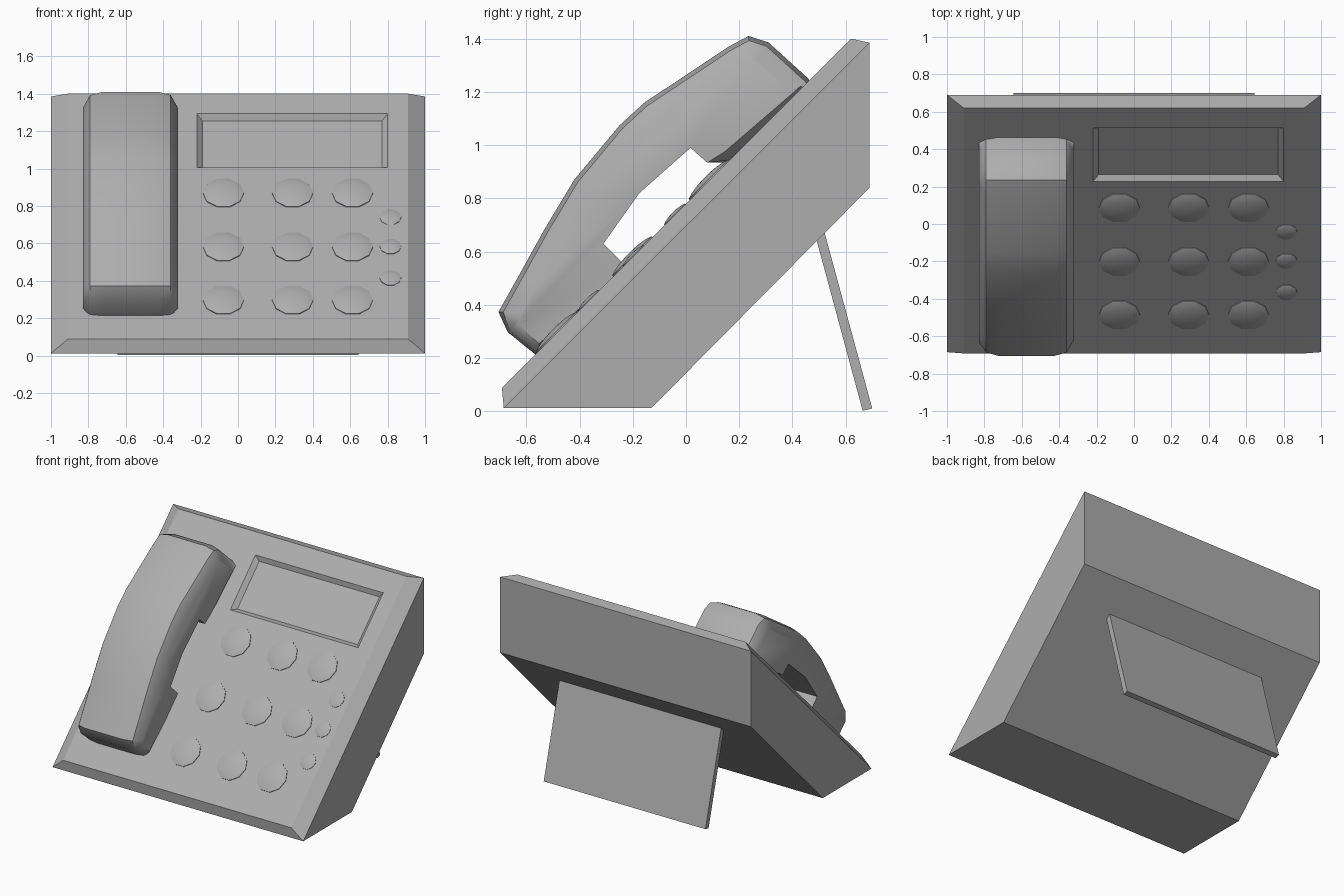
import bpy
import bmesh
from math import sin, cos, pi, radians
from mathutils import Vector

cube = bpy.data.objects.get("Cube")
if cube:
    bpy.data.objects.remove(cube)

grey = bpy.data.materials.new("mid grey plastic")
grey.use_nodes = True
colour = (0.42, 0.42, 0.42, 1)
grey.diffuse_color = colour
grey.node_tree.nodes["Principled BSDF"].inputs["Base Color"].default_value = colour


def loft(name, rings, smooth=None):
    """Bridge equal-length closed rings and cap both ends."""
    bm = bmesh.new()
    loops = [[bm.verts.new(p) for p in ring] for ring in rings]
    n = len(loops[0])
    for a, b in zip(loops, loops[1:]):
        for i in range(n):
            j = (i + 1) % n
            bm.faces.new((a[i], a[j], b[j], b[i]))
    bm.faces.new(loops[0])
    bm.faces.new(loops[-1])
    bmesh.ops.recalc_face_normals(bm, faces=bm.faces)
    mesh = bpy.data.meshes.new(name)
    bm.to_mesh(mesh)
    bm.free()
    mesh.materials.append(grey)
    if smooth:
        mesh.shade_smooth()
        mesh.set_sharp_from_angle(angle=radians(smooth))
    obj = bpy.data.objects.new(name, mesh)
    bpy.context.collection.objects.link(obj)
    return obj


def rect(x0, x1, low, high):
    """Rectangle across x between a low and a high (y, z) edge."""
    return [(x0, *low), (x1, *low), (x1, *high), (x0, *high)]


# Sloping panel frame: up the slope and out of it
UP = Vector((0, 1, 1)).normalized()
OUT = Vector((0, -1, 1)).normalized()


def on_panel(x, y):
    return Vector((x, y, y + 0.78))


# Wedge body with bevelled rim and sunken display
loft("body", [
    rect(-1, 1, (-0.13, 0.012), (0.69, 0.84)),
    rect(-1, 1, (-0.685, 0.012), (0.69, 1.385)),
    rect(-0.91, 0.91, (-0.692, 0.088), (0.62, 1.40)),
    rect(-0.22, 0.80, (0.226, 1.006), (0.513, 1.293)),
    rect(-0.19, 0.77, (0.264, 1.006), (0.513, 1.255)),
])

# Rear prop plate
loft("rear_stand", [
    rect(-0.645, 0.645, (0.664, 0.002), (0.7, 0.01)),
    rect(-0.645, 0.645, (0.47, 0.72), (0.505, 0.73)),
])


# Domed keys
def key(name, x, y, radius, height):
    rings = []
    for r, h in ((1, -0.3), (1, 0.25), (0.8, 0.6), (0.5, 0.87), (0.15, 1)):
        rings.append([on_panel(x, y) + OUT * (h * height)
                      + Vector((1, 0, 0)) * (r * radius * cos(i * pi / 5))
                      + UP * (r * radius * sin(i * pi / 5)) for i in range(10)])
    loft(name, rings, 50)


for row, y in enumerate((0.088, -0.2, -0.485)):
    for col, x in enumerate((-0.078, 0.292, 0.612)):
        key(f"number_key_{row + 1}_{col + 1}", x, y, 0.11, 0.02)
for i, y in enumerate((-0.041, -0.197, -0.365)):
    key(f"small_key_{i + 1}", 0.815, y, 0.058, 0.012)

# Handset side profile: y, z and how much it draws in toward the sides
profile = [
    (-0.55, 0.20, 0.5), (-0.67, 0.297, 0.6), (-0.705, 0.373, 1),
    (-0.627, 0.512, 1), (-0.533, 0.682, 1), (-0.42, 0.87, 1),
    (-0.25, 1.074, 1), (-0.156, 1.16, 1), (0.16, 1.37, 1),
    (0.235, 1.41, 1), (0.31, 1.386, 1), (0.46, 1.25, 1),
    (0.48, 1.21, 0.5), (0.16, 0.935, 0.5), (0.08, 0.934, 0),
    (0.017, 0.99, 0), (-0.175, 0.82, 0), (-0.31, 0.63, 0),
    (-0.22, 0.54, 0),
]


def inset_profile(x, amount):
    """Profile at x, moved inward by the amount along its corner normals."""
    pts = [Vector(p[:2]) for p in profile]
    ring = []
    for i, p in enumerate(pts):
        a = (p - pts[i - 1]).normalized()
        b = (pts[(i + 1) % len(pts)] - p).normalized()
        na, nb = Vector((a.y, -a.x)), Vector((b.y, -b.x))
        q = p + (na + nb) / max(0.6, 1 + na.dot(nb)) * amount * profile[i][2]
        ring.append((x, q.x, q.y))
    return ring


# Handset with rounded sides
half = [(0.255, 0.08), (0.215, 0.016), (0.15, 0)]
layers = [(-w, d) for w, d in half] + [(w, d) for w, d in reversed(half)]
loft("handset", [inset_profile(-0.575 + w, d) for w, d in layers], 40)
